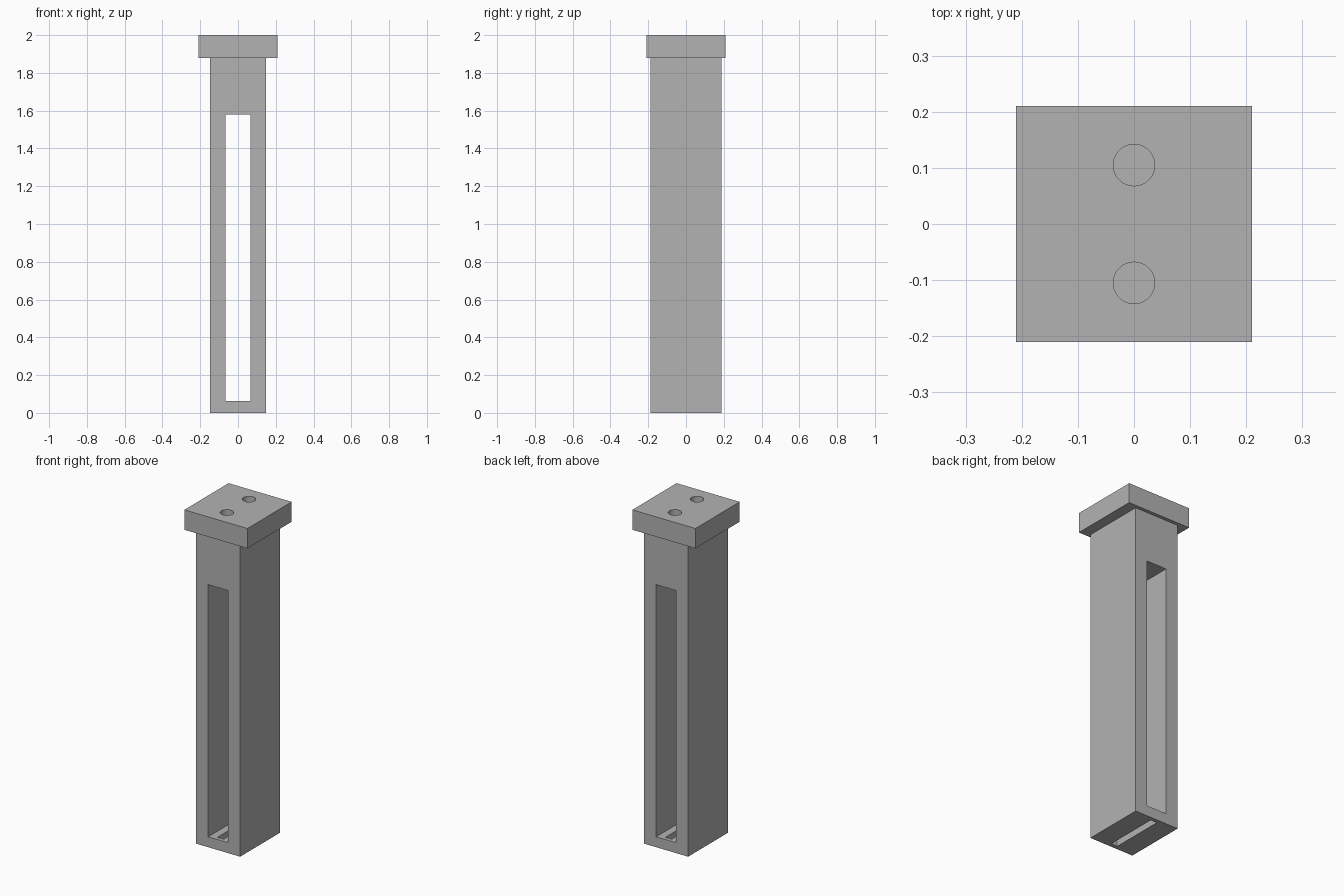
import bpy

cube = bpy.data.objects.get("Cube")
if cube:
    bpy.data.objects.remove(cube, do_unlink=True)

grey = bpy.data.materials.new("plain grey")
grey.use_nodes = True
colour = (0.45, 0.45, 0.45, 1)
grey.diffuse_color = colour
grey.node_tree.nodes["Principled BSDF"].inputs["Base Color"].default_value = colour


def box(name, width, depth, bottom, top):
    """Box centred on x and y, spanning bottom to top."""
    bpy.ops.mesh.primitive_cube_add(size=1, location=(0, 0, (bottom + top) / 2))
    ob = bpy.context.object
    ob.name = name
    ob.scale = (width, depth, top - bottom)
    bpy.ops.object.transform_apply(location=False, rotation=False, scale=True)
    ob.data.materials.append(grey)
    return ob


def hole(name, y, radius, bottom, top):
    """Vertical round cutter."""
    bpy.ops.mesh.primitive_cylinder_add(
        vertices=48, radius=radius, depth=top - bottom,
        location=(0, y, (bottom + top) / 2))
    ob = bpy.context.object
    ob.name = name
    ob.data.materials.append(grey)
    return ob


def combine(target, other, operation):
    """Apply a boolean and remove the helper."""
    mod = target.modifiers.new(operation.title(), "BOOLEAN")
    mod.operation = operation
    mod.solver = "EXACT"
    mod.object = other
    bpy.context.view_layer.objects.active = target
    bpy.ops.object.modifier_apply(modifier=mod.name)
    bpy.data.objects.remove(other, do_unlink=True)


# Post with its square cap
post = box("capped_post", 0.294, 0.378, 0, 1.95)
combine(post, box("cap", 0.42, 0.42, 1.88, 2), "UNION")

# Tall window from front to back
combine(post, box("window_cutter", 0.132, 0.6, 0.063, 1.58), "DIFFERENCE")

# Narrow slot through the floor
combine(post, box("floor_slot_cutter", 0.042, 0.33, -0.1, 0.1), "DIFFERENCE")

# Two blind holes in the cap
for side in (-1, 1):
    combine(post, hole("hole_cutter", side * 0.105, 0.037, 1.8, 2.1), "DIFFERENCE")

bpy.ops.object.select_all(action="DESELECT")
post.select_set(True)
bpy.context.view_layer.objects.active = post
bpy.ops.object.shade_smooth_by_angle()
